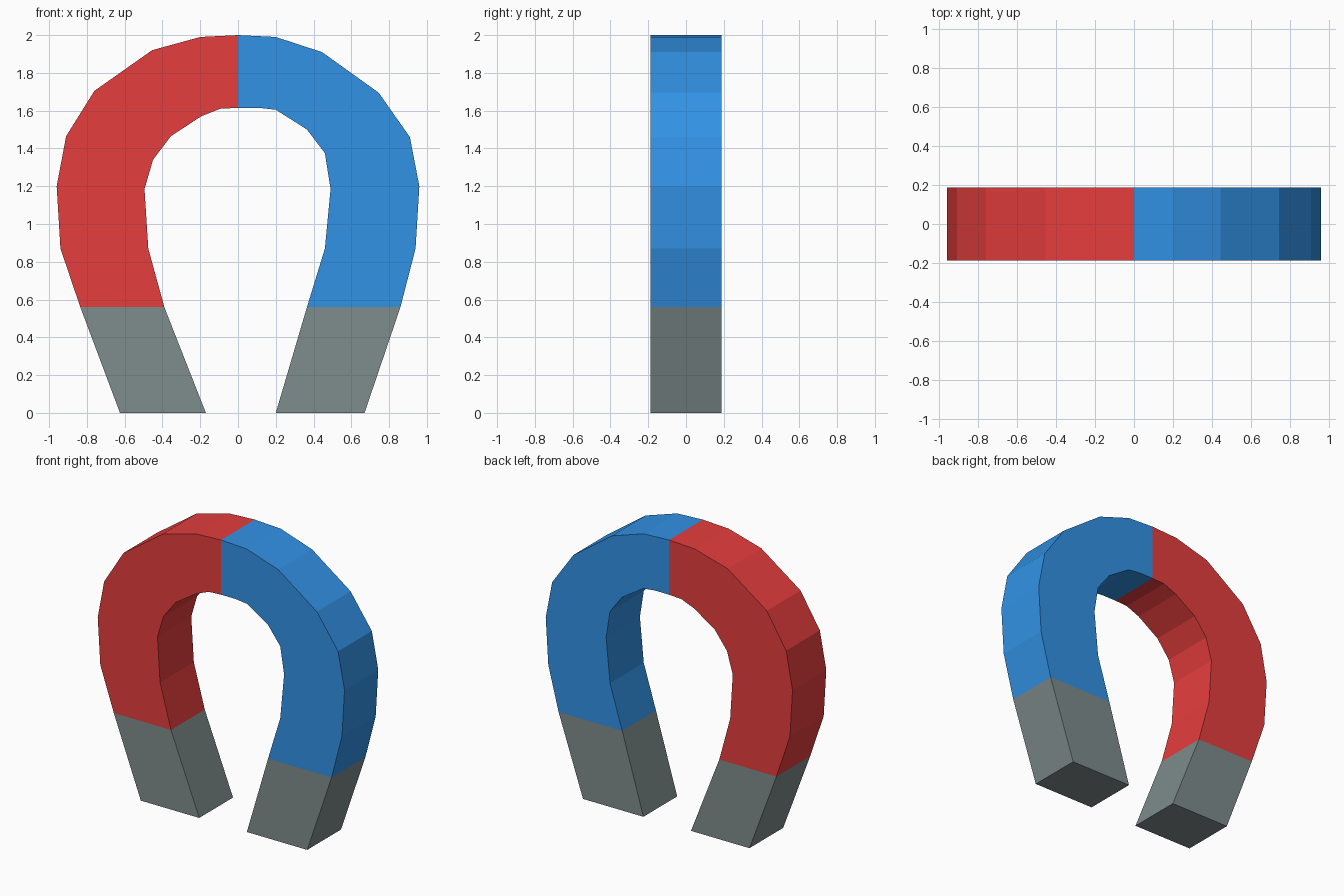
import bpy
import bmesh

if "Cube" in bpy.data.objects:
    bpy.data.objects.remove(bpy.data.objects["Cube"])

HALF_DEPTH = 0.1875
TIP_HEIGHT = 0.56


def srgb(r, g, b):
    lin = [(c / 255 / 12.92) if c <= 10 else ((c / 255 + 0.055) / 1.055) ** 2.4
           for c in (r, g, b)]
    return (*lin, 1.0)


def material(name, rgb):
    mat = bpy.data.materials.new(name)
    mat.diffuse_color = srgb(*rgb)
    mat.use_nodes = True
    mat.node_tree.nodes["Principled BSDF"].inputs["Base Color"].default_value = mat.diffuse_color
    return mat


# Outer and inner edges of the horseshoe, from left foot over the top to right foot
outer = [(-0.625, 0), (-0.835, 0.56), (-0.94, 0.87), (-0.96, 1.2), (-0.91, 1.465),
         (-0.76, 1.705), (-0.455, 1.92), (-0.2, 1.99), (0, 2.0), (0.2, 1.99),
         (0.445, 1.91), (0.745, 1.695), (0.91, 1.46), (0.96, 1.2), (0.94, 0.87),
         (0.86, 0.56), (0.67, 0)]
inner = [(-0.17, 0), (-0.39, 0.56), (-0.475, 0.87), (-0.495, 1.185), (-0.45, 1.34),
         (-0.355, 1.465), (-0.195, 1.57), (-0.095, 1.61), (0, 1.615), (0.11, 1.615),
         (0.2, 1.605), (0.365, 1.5), (0.46, 1.375), (0.49, 1.185), (0.46, 0.87),
         (0.365, 0.56), (0.2, 0)]

# Loft a four-sided section along the horseshoe, then cap both feet
bm = bmesh.new()
rings = []
for (ox, oz), (ix, iz) in zip(outer, inner):
    rings.append([bm.verts.new(p) for p in (
        (ox, -HALF_DEPTH, oz), (ix, -HALF_DEPTH, iz),
        (ix, HALF_DEPTH, iz), (ox, HALF_DEPTH, oz))])
for a, b in zip(rings, rings[1:]):
    for k in range(4):
        n = (k + 1) % 4
        bm.faces.new((a[k], a[n], b[n], b[k]))
bm.faces.new(rings[0])
bm.faces.new(rings[-1])
bmesh.ops.recalc_face_normals(bm, faces=bm.faces)

# Colour by position: steel tips below, red left half, blue right half
for face in bm.faces:
    centre = face.calc_center_median()
    if centre.z < TIP_HEIGHT - 0.05:
        face.material_index = 2
    else:
        face.material_index = 0 if centre.x < 0 else 1

mesh = bpy.data.meshes.new("horseshoe_magnet")
bm.to_mesh(mesh)
bm.free()
mesh.materials.append(material("red paint", (229, 61, 61)))
mesh.materials.append(material("blue paint", (50, 146, 230)))
mesh.materials.append(material("grey steel", (127, 140, 140)))
magnet = bpy.data.objects.new("horseshoe_magnet", mesh)
bpy.context.collection.objects.link(magnet)
